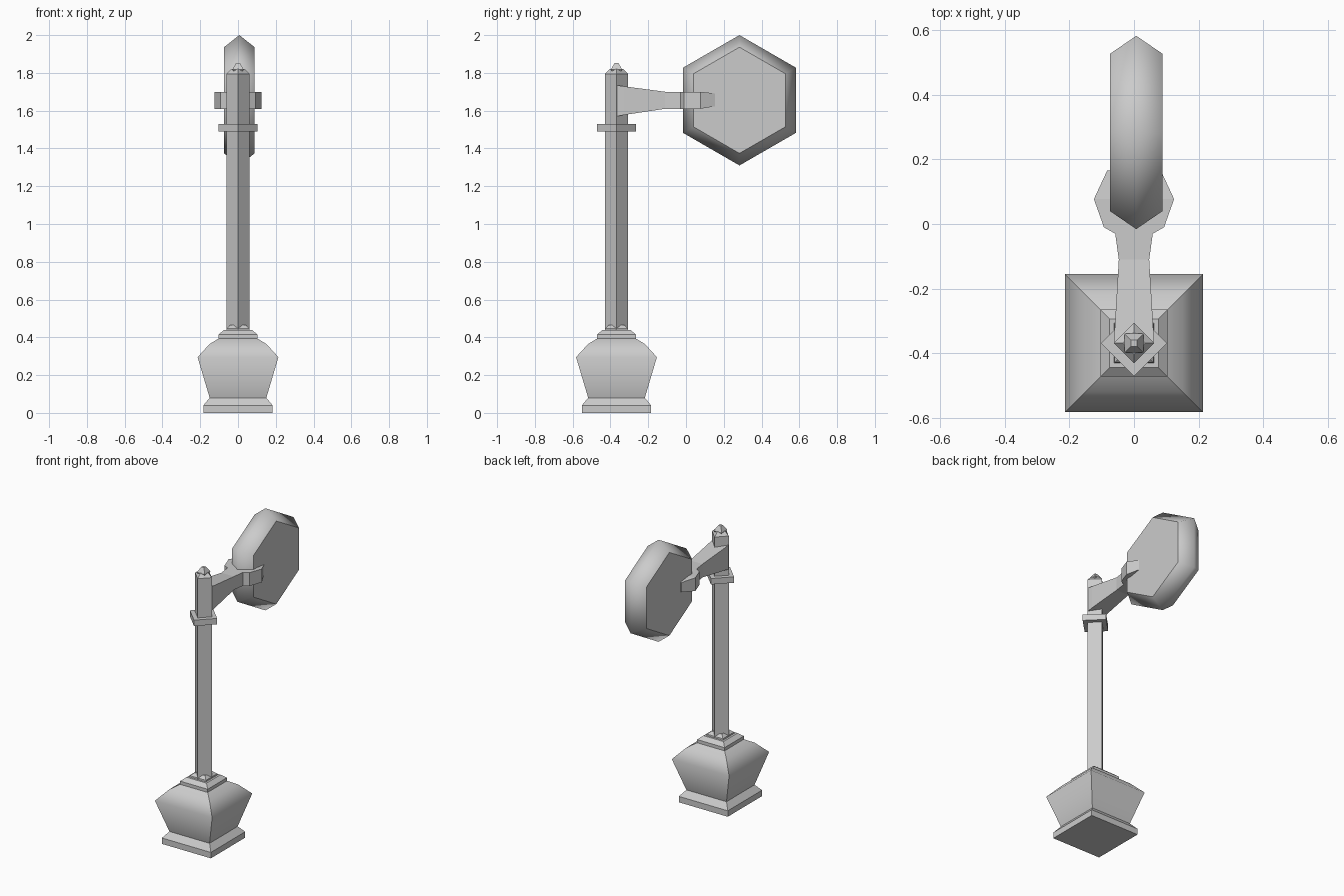
import bpy, bmesh, math
from mathutils import Vector

if "Cube" in bpy.data.objects:
    bpy.data.objects.remove(bpy.data.objects["Cube"], do_unlink=True)

grey = bpy.data.materials.new("plain_grey")
grey.use_nodes = True
COLOUR = (0.6, 0.6, 0.6, 1)
grey.diffuse_color = COLOUR
grey.node_tree.nodes["Principled BSDF"].inputs["Base Color"].default_value = COLOUR

POST_Y = -0.368


def loft(name, rings, smooth=False, sharp_rings=(), sharp_sides=True):
    """Skin a closed solid over rings of points, with chosen creases."""
    bm = bmesh.new()
    rows = [[bm.verts.new(p) for p in ring] for ring in rings]
    count = len(rows[0])
    for low, high in zip(rows, rows[1:]):
        for i in range(count):
            j = (i + 1) % count
            face = bm.faces.new((low[i], low[j], high[j], high[i]))
            face.smooth = smooth
            if sharp_sides:
                bm.edges.get((low[i], high[i])).smooth = False
    bm.faces.new(rows[0][::-1])
    bm.faces.new(rows[-1])
    for r in {0, len(rows) - 1, *sharp_rings}:
        for i in range(count):
            bm.edges.get((rows[r][i], rows[r][(i + 1) % count])).smooth = False
    bmesh.ops.recalc_face_normals(bm, faces=bm.faces)
    mesh = bpy.data.meshes.new(name)
    bm.to_mesh(mesh)
    bm.free()
    mesh.materials.append(grey)
    obj = bpy.data.objects.new(name, mesh)
    bpy.context.collection.objects.link(obj)
    return obj


def square(z, half, diamond=False):
    """Square ring round the post; half is the half width, or half diagonal."""
    radius = half if diamond else half * math.sqrt(2)
    start = 0 if diamond else math.pi / 4
    return [Vector((radius * math.cos(start + k * math.pi / 2),
                    POST_Y + radius * math.sin(start + k * math.pi / 2), z))
            for k in range(4)]


def stack(name, profile, diamond=False, **options):
    return loft(name, [square(z, h, diamond) for z, h in profile], **options)


# Foot: plinth, swelling pot and stepped collar
stack("plinth", [(0, 0.183), (0.04, 0.183), (0.08, 0.15)])
stack("pot", [(0.08, 0.15), (0.295, 0.214), (0.365, 0.15), (0.395, 0.1)], smooth=True)
stack("lower_collar", [(0.393, 0.103), (0.415, 0.103), (0.438, 0.075)])
stack("upper_collar", [(0.435, 0.062), (0.447, 0.06), (0.465, 0.04)])

# Post turned corner-forward, with a ring and a pointed cap
stack("post", [(0.42, 0.062), (1.795, 0.062), (1.82, 0.035)], diamond=True)
stack("post_ring", [(1.49, 0.102), (1.53, 0.102)], diamond=True)
stack("finial", [(1.805, 0.022), (1.818, 0.03), (1.852, 0.01)])

# Arm swelling into a fork that grips the disc: y, half width, bottom, top
ARM = [(-0.37, 0.06, 1.57, 1.735), (-0.33, 0.06, 1.577, 1.729),
       (-0.11, 0.047, 1.61, 1.70), (-0.03, 0.058, 1.61, 1.70),
       (-0.01, 0.093, 1.61, 1.70), (0.077, 0.124, 1.61, 1.70),
       (0.165, 0.083, 1.625, 1.69)]
loft("arm", [[Vector((-w, y, b)), Vector((w, y, b)), Vector((w, y, t)), Vector((-w, y, t))]
             for y, w, b, t in ARM])


# Six-sided disc with a ridged, softly shaded rim
def hexagon(x, radius):
    return [Vector((x, 0.283 + radius * math.sin(k * math.pi / 3),
                    1.655 + radius * math.cos(k * math.pi / 3))) for k in range(6)]


loft("hex_disc", [hexagon(-0.074, 0.281), hexagon(0.007, 0.345), hexagon(0.088, 0.281)],
     smooth=True, sharp_sides=False)
